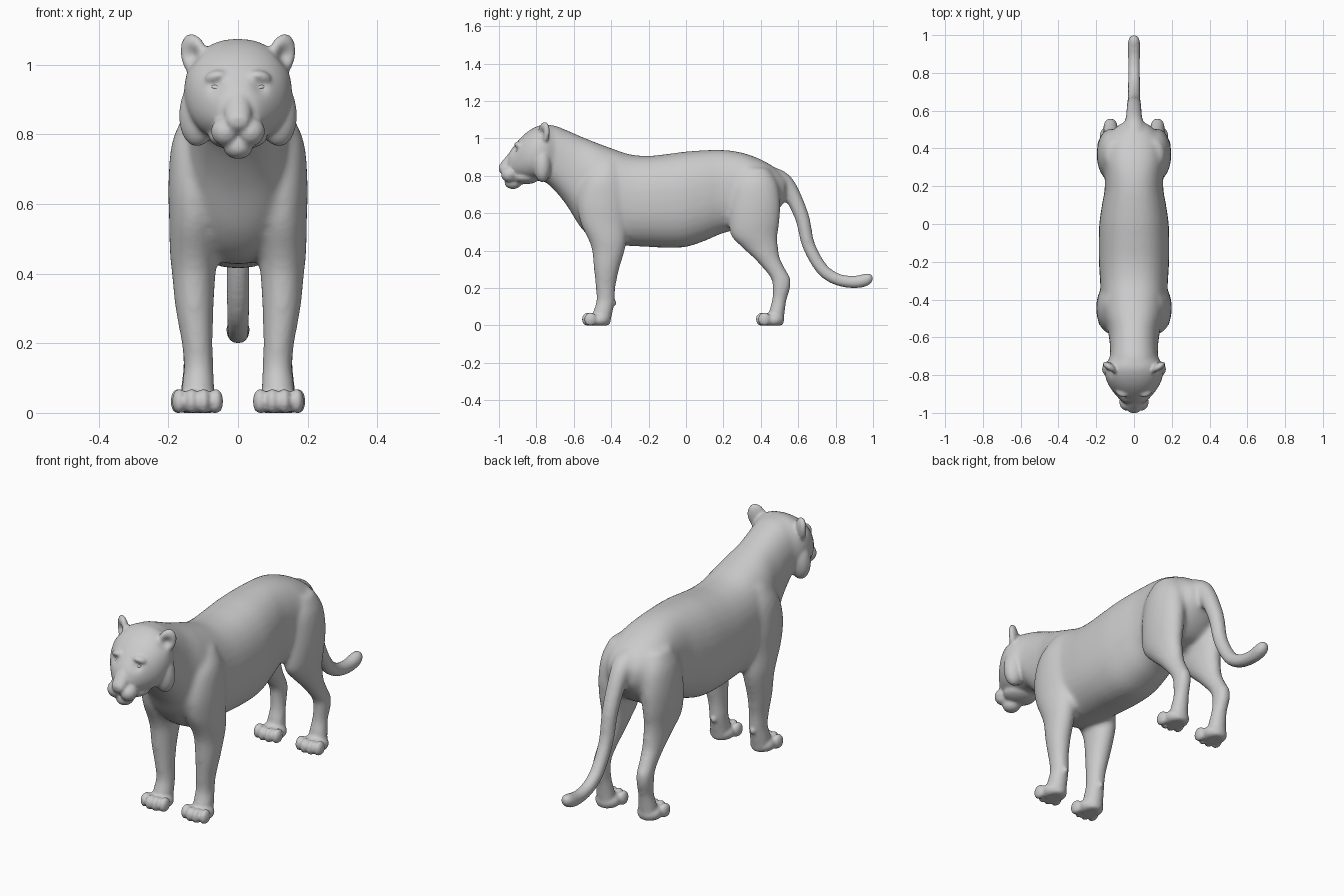
import bpy
import bmesh
from math import cos, sin, pi, exp, radians
from mathutils import Vector, Matrix, Euler

cube = bpy.data.objects.get("Cube")
if cube:
    bpy.data.objects.remove(cube, do_unlink=True)

GREY = (0.6, 0.6, 0.6, 1.0)
coat = bpy.data.materials.new("grey_coat")
coat.use_nodes = True
coat.diffuse_color = GREY
coat.node_tree.nodes["Principled BSDF"].inputs["Base Color"].default_value = GREY


def interpolate(rows, steps=5):
    """Catmull-Rom interpolation of number rows."""
    out = []
    last = len(rows) - 1
    for i in range(last):
        quad = [rows[max(i - 1, 0)], rows[i], rows[i + 1], rows[min(i + 2, last)]]
        for k in range(steps):
            t = k / steps
            out.append([b + t * (c - a + t * (2 * a - 5 * b + 4 * c - d
                        + t * (3 * (b - c) + d - a))) / 2
                        for a, b, c, d in zip(*quad)])
    return out + [list(rows[-1])]


def loft(bm, rings, power=2.0, sides=32):
    """Skin rings given as (centre, first axis, second axis)."""
    def bend(value):
        return abs(value) ** (2 / power) * (1 if value > 0 else -1)
    loops = []
    for centre, a, b in rings:
        angles = [2 * pi * i / sides for i in range(sides)]
        loops.append([bm.verts.new(centre + a * bend(cos(t)) + b * bend(sin(t)))
                      for t in angles])
    for low, high in zip(loops, loops[1:]):
        for i in range(sides):
            j = (i + 1) % sides
            bm.faces.new((low[i], low[j], high[j], high[i]))
    bm.faces.new(loops[0])
    bm.faces.new(loops[-1])


def loft_lengthwise(bm, rows, power=2.0):
    """Rows are y, top, bottom, half width."""
    loft(bm, [(Vector((0, y, (top + low) / 2)), Vector((w, 0, 0)),
               Vector((0, 0, (top - low) / 2)))
              for y, top, low, w in interpolate(rows)], power)


def loft_leg(bm, rows, pad=0.003):
    """Rows are z, centre x, centre y, radius x, radius y."""
    loft(bm, [(Vector((x, y, z)), Vector((rx + pad, 0, 0)), Vector((0, ry + pad, 0)))
              for z, x, y, rx, ry in interpolate(rows)])


def blob(bm, centre, size, tilt=0, yaw=0):
    turn = Euler((0, radians(tilt), radians(yaw))).to_matrix().to_4x4()
    bmesh.ops.create_uvsphere(
        bm, u_segments=28, v_segments=18, radius=1,
        matrix=Matrix.Translation(centre) @ turn @ Matrix.Diagonal((*size, 1)))


def mirror_all(bm):
    """Copy everything built so far to the other side."""
    copy = bmesh.ops.duplicate(bm, geom=bm.verts[:] + bm.edges[:] + bm.faces[:])
    for item in copy["geom"]:
        if isinstance(item, bmesh.types.BMVert):
            item.co.x *= -1


def fuse(bm, voxel, rounds):
    """Merge overlapping volumes into one smooth skin."""
    bmesh.ops.recalc_face_normals(bm, faces=bm.faces[:])
    mesh = bpy.data.meshes.new("volumes")
    bm.to_mesh(mesh)
    bm.free()
    temp = bpy.data.objects.new("volumes", mesh)
    bpy.context.scene.collection.objects.link(temp)
    remesh = temp.modifiers.new("Remesh", "REMESH")
    remesh.mode = "VOXEL"
    remesh.voxel_size = voxel
    soften = temp.modifiers.new("Smooth", "SMOOTH")
    soften.factor = 0.5
    soften.iterations = rounds
    bpy.context.view_layer.update()
    graph = bpy.context.evaluated_depsgraph_get()
    skin = bpy.data.meshes.new_from_object(temp.evaluated_get(graph))
    bpy.data.objects.remove(temp, do_unlink=True)
    result = bmesh.new()
    result.from_mesh(skin)
    bpy.data.meshes.remove(skin)
    bpy.data.meshes.remove(mesh)
    return result


def finish(name, bm):
    mesh = bpy.data.meshes.new(name)
    bm.to_mesh(mesh)
    bm.free()
    mesh.materials.clear()
    mesh.materials.append(coat)
    for face in mesh.polygons:
        face.use_smooth = True
        face.material_index = 0
    obj = bpy.data.objects.new(name, mesh)
    bpy.context.scene.collection.objects.link(obj)


# Legs with shoulders and thighs
body = bmesh.new()
loft_leg(body, [
    (.87, .10, -.42, .045, .05), (.78, .118, -.44, .068, .105),
    (.66, .124, -.445, .073, .132), (.55, .125, -.44, .07, .122),
    (.46, .127, -.42, .066, .10), (.40, .127, -.415, .06, .085),
    (.30, .125, -.425, .052, .065), (.20, .117, -.43, .042, .05),
    (.13, .113, -.43, .04, .047), (.07, .115, -.445, .045, .05),
    (0, .115, -.46, .048, .052)])
loft_leg(body, [
    (.84, .10, .37, .05, .07), (.76, .115, .37, .068, .115),
    (.66, .122, .37, .072, .132), (.56, .124, .365, .068, .133),
    (.48, .122, .365, .06, .122), (.42, .12, .395, .052, .095),
    (.36, .12, .432, .045, .068), (.30, .122, .475, .038, .055),
    (.25, .124, .507, .036, .05), (.20, .124, .51, .035, .045),
    (.14, .12, .5, .034, .037), (.07, .12, .485, .043, .04),
    (0, .12, .475, .046, .046)])
mirror_all(body)

# Neck and trunk
loft_lengthwise(body, [
    (-.80, 1.05, .80, .10), (-.72, 1.072, .74, .125), (-.64, 1.045, .645, .128),
    (-.56, 1.01, .52, .14), (-.48, .978, .45, .165), (-.40, .948, .43, .175),
    (-.30, .915, .425, .18), (-.20, .907, .42, .186), (-.10, .917, .415, .187),
    (0, .93, .42, .184), (.10, .937, .452, .17), (.18, .939, .487, .156),
    (.26, .932, .51, .156), (.34, .912, .53, .163), (.42, .878, .55, .155),
    (.48, .84, .60, .125), (.53, .795, .67, .075)], 2.3)

# Skull
loft_lengthwise(body, [
    (-.68, 1.04, .80, .11), (-.74, 1.075, .77, .148), (-.79, 1.068, .775, .156),
    (-.84, 1.042, .775, .142), (-.88, 1.008, .78, .118), (-.92, .96, .79, .085),
    (-.95, .92, .795, .055)], 2.2)

# Tail, with rings square to its path
path = interpolate([
    (.42, .78, .07), (.49, .775, .062), (.55, .73, .047), (.62, .58, .04),
    (.655, .43, .036), (.725, .305, .035), (.80, .25, .034), (.885, .232, .034),
    (.95, .24, .036), (.985, .255, .029), (1.004, .26, .01)])
tail = []
for i, (y, z, r) in enumerate(path):
    before, after = path[max(i - 1, 0)], path[min(i + 1, len(path) - 1)]
    along = Vector((0, after[0] - before[0], after[1] - before[1])).normalized()
    tail.append((Vector((0, y, z)), Vector((r, 0, 0)), Vector((0, -along.z, along.y)) * r))
loft(body, tail)
body = fuse(body, 0.012, 8)

# Paws, ears and paired face volumes
parts = bmesh.new()
for x, y in ((.116, -.465), (.12, .465)):
    blob(parts, (x, y, .03), (.062, .06, .042))
    for step in (-1.5, -.5, .5, 1.5):
        lead = .012 * (abs(step) < 1)
        blob(parts, (x + step * .035, y - .046 - lead, .033), (.021, .034, .037))
blob(parts, (.112, -.388, .12), (.016, .017, .018))
blob(parts, (.125, -.762, 1.025), (.044, .024, .066), 18, 35)
blob(parts, (.108, -.768, .87), (.06, .05, .105), -8)
blob(parts, (.036, -.943, .808), (.042, .046, .042))
blob(parts, (.062, -.888, .964), (.036, .03, .02), 12, 25)
mirror_all(parts)

# Nose bridge, nose, chin and jaw
loft_lengthwise(parts, [
    (-.84, 1.0, .80, .055), (-.90, .968, .80, .05), (-.95, .917, .80, .042),
    (-.985, .875, .81, .034), (-1.0, .855, .825, .022)])
blob(parts, (0, -.978, .845), (.032, .024, .02))
blob(parts, (0, -.925, .765), (.043, .046, .036))
blob(parts, (0, -.86, .795), (.085, .08, .04))

# Join details to the body
skin = bpy.data.meshes.new("skin")
body.to_mesh(skin)
body.free()
parts.from_mesh(skin)
bpy.data.meshes.remove(skin)
for vert in parts.verts:
    vert.co.z = max(vert.co.z, 0)
cat = fuse(parts, 0.007, 5)

# Sculpt eye sockets, ear hollows and mouth corners: centre, push, radius
dents = [((.06, -.912, .934), (0, .013, 0), .022),
         ((.143, -.79, 1.03), (-.012, .02, -.004), .026),
         ((.075, -.925, .78), (-.008, .008, 0), .016)]
for vert in cat.verts:
    side = 1 if vert.co.x > 0 else -1
    for centre, push, radius in dents:
        spot = Vector((centre[0] * side, centre[1], centre[2]))
        weight = exp(-(vert.co - spot).length_squared / radius ** 2)
        vert.co += Vector((push[0] * side, push[1], push[2])) * weight
    vert.co.z = max(vert.co.z, 0)
finish("big_cat_body", cat)

# Eyes
eyes = bmesh.new()
blob(eyes, (.062, -.897, .934), (.02, .013, .009), -12, 25)
mirror_all(eyes)
bmesh.ops.recalc_face_normals(eyes, faces=eyes.faces[:])
finish("eyes", eyes)
